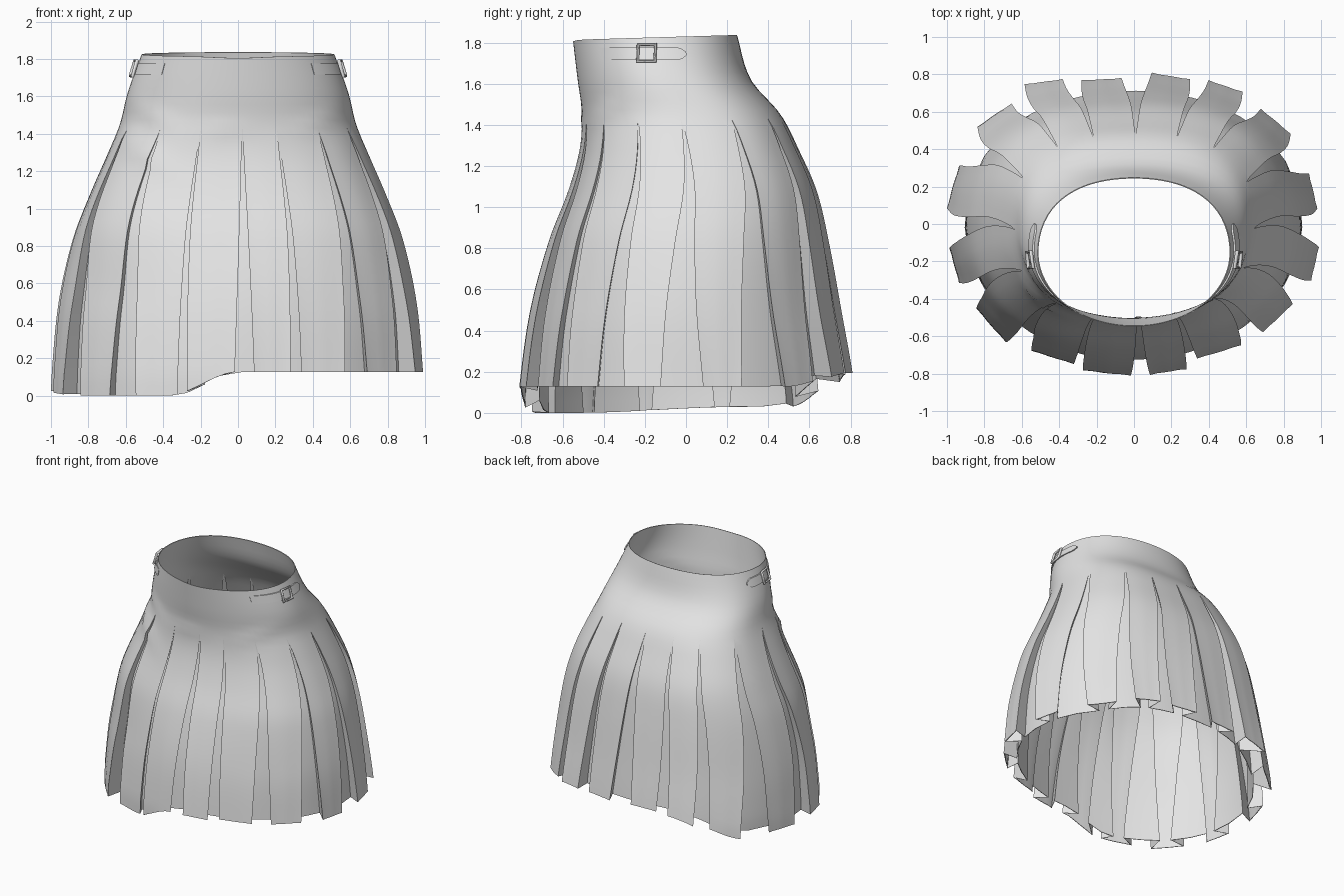
import bpy, bmesh
from math import sin, cos, pi, exp, radians
from mathutils import Vector, Quaternion

if "Cube" in bpy.data.objects:
    bpy.data.objects.remove(bpy.data.objects["Cube"])

cloth = bpy.data.materials.new("light grey cloth")
cloth.use_nodes = True
grey = (0.78, 0.78, 0.78, 1)
cloth.diffuse_color = grey
cloth.node_tree.nodes["Principled BSDF"].inputs["Base Color"].default_value = grey

PLEAT_TOP = 1.43
# Silhouette levels: height, half width, front y, back y
LEVELS = [(0, .99, -.814, .812), (.13, .985, -.81, .807), (.5, .95, -.757, .745),
          (.84, .875, -.665, .685), (1.08, .785, -.572, .63), (1.28, .70, -.517, .545),
          (1.45, .632, -.505, .46), (1.62, .59, -.527, .315), (1.84, .51, -.553, .247)]
# Pleat panels at the hem, counted round from the front toward +x:
# start and end angle in degrees, then how far each edge stands out
PANELS = [(5, 16.5, 0, 0), (21, 36, -.04, -.01), (44.5, 58.5, 0, .01), (69, 81.5, .03, .015),
          (96, 109.5, 0, 0), (125, 138, .02, .01), (146, 157, .04, .03), (162.5, 174.5, .01, .015),
          (184, 196.5, -.015, 0), (202, 213, .03, .075), (220, 233, .015, .04), (248, 264, .01, .015),
          (279, 292, .01, .02), (303, 318, .015, .035), (326.5, 340.5, 0, -.02), (344, 359, 0, 0)]
# Drape folds on the front: x, height, slope, size
FOLDS = [(-.45, 1.5, -.45, .016), (-.48, 1.31, -.75, .022),
         (.45, 1.48, .4, .012), (-.1, 1.42, .1, .008)]


def smooth(lo, hi, v):
    t = min(1, max(0, (v - lo) / (hi - lo)))
    return t * t * (3 - 2 * t)


def slope(i, c):
    lo, hi = max(0, i - 1), min(len(LEVELS) - 1, i + 1)
    return (LEVELS[hi][c] - LEVELS[lo][c]) / (LEVELS[hi][0] - LEVELS[lo][0])


def level(z):
    """Half width, front and back at a height, as a smooth curve through the levels."""
    i = 0
    while i < len(LEVELS) - 2 and z > LEVELS[i + 1][0]:
        i += 1
    h = LEVELS[i + 1][0] - LEVELS[i][0]
    t = (z - LEVELS[i][0]) / h
    s = t * t * (3 - 2 * t)
    return [LEVELS[i][c] * (1 - s) + LEVELS[i + 1][c] * s
            + h * (slope(i, c) * t * (1 - t) ** 2 - slope(i + 1, c) * t * t * (1 - t))
            for c in (1, 2, 3)]


def surface(phi, z, out=0.0):
    """Point on the body; phi runs from the front toward +x."""
    a, front, back = level(z)
    x = a * sin(phi)
    if cos(phi) > 0:
        for fx, fz, tilt, size in FOLDS:
            line = fz + tilt * (x - fx)
            out += size * cos(phi) * exp(-((z - line) / .04) ** 2 - ((x - fx) / .13) ** 2)
        # the upper pleats puff out at the front corners, more on the -x side
        puff = (.08 if sin(phi) < 0 else .04) * smooth(.5, 1.1, z) * smooth(1.65, 1.3, z)
    else:
        # the back is squarer than an ellipse, most of all over the hips
        puff = .02 + .06 * smooth(.4, 1.4, z) - .04 * smooth(1.5, 1.8, z)
    bulge = 1 + puff * sin(2 * phi) ** 2
    depth = (back - front) / 2 * bulge + out
    return Vector(((a * bulge + out) * sin(phi), (front + back) / 2 - depth * cos(phi), z))


def hem_height(phi):
    p = surface(phi, .1)
    low = .03 * smooth(-.6, .3, p.y)
    low += (.128 - low) * smooth(-.38, .0, p.x)
    return low + (.195 - low) * smooth(.48, .8, p.y)


def finish(obj, angle=32):
    obj.data.materials.clear()
    obj.data.materials.append(cloth)
    bpy.ops.object.select_all(action='DESELECT')
    obj.select_set(True)
    bpy.context.view_layer.objects.active = obj
    for m in list(obj.modifiers):
        bpy.ops.object.modifier_apply(modifier=m.name)
    bpy.ops.object.shade_smooth_by_angle(angle=radians(angle))


def add_mesh(name, bm):
    mesh = bpy.data.meshes.new(name)
    bm.to_mesh(mesh)
    bm.free()
    obj = bpy.data.objects.new(name, mesh)
    bpy.context.collection.objects.link(obj)
    return obj


# Skirt columns: top angle, hem angle, hem offset. Each pleat is a flat panel,
# then a recess folded in under both neighbouring panels
RECESS = -.085
UNDER = .3
columns = []
for k, (start, end, out_a, out_b) in enumerate(PANELS):
    before = PANELS[k - 1][1] - (360 if k == 0 else 0)
    after, after_end = PANELS[(k + 1) % len(PANELS)][:2]
    if after < end:
        after, after_end = after + 360, after_end + 360
    top_a, top_b = (before + start) / 2, (end + after) / 2
    for i in range(6):
        f = i / 5
        flat = -.006 * (0 < i < 5)
        columns.append((top_a + (top_b - top_a) * f, start + (end - start) * f,
                        out_a + (out_b - out_a) * f + flat))
    for angle in (end - UNDER * (end - start), top_b, after + UNDER * (after_end - after)):
        columns.append((top_b, angle, RECESS))


def skirt_point(column, v):
    """v from -1 at the waist, through 0 at the pleat tops, to 1 at the hem."""
    top, hem, out = column
    spread = max(0, v) ** .8
    phi = radians(top + (hem - top) * spread)
    if v < 0:
        rim = 1.825 - .012 * cos(phi) - .008 * exp(-(sin(phi) / .3) ** 2) * (cos(phi) > 0)
        return surface(phi, PLEAT_TOP + (rim - PLEAT_TOP) * -v)
    z = PLEAT_TOP + (hem_height(phi) - PLEAT_TOP) * v
    return surface(phi, z, out * spread)


rows = [-1 + i / 9 for i in range(9)] + [i / 26 for i in range(27)]
bm = bmesh.new()
grid = [[bm.verts.new(skirt_point(c, v)) for v in rows] for c in columns]
for i, here in enumerate(grid):
    there = grid[(i + 1) % len(grid)]
    for j in range(len(rows) - 1):
        bm.faces.new((here[j], here[j + 1], there[j + 1], there[j]))
bmesh.ops.remove_doubles(bm, verts=bm.verts, dist=.0002)
skirt = add_mesh("pleated_skirt", bm)
shell = skirt.modifiers.new("cloth thickness", 'SOLIDIFY')
shell.thickness = .005
finish(skirt)

# Waist straps and buckles on both sides
for side, word in ((1, "left"), (-1, "right")):
    bm = bmesh.new()
    rings = []
    for i in range(25):
        f = i / 24
        phi = side * radians(47 + 62 * f)
        half = .03 * (1 - max(0, (f - .9) / .1) ** 2 * .75)
        lift = .009 * smooth(-.2, .4, f)
        rings.append([bm.verts.new(surface(phi, 1.747 + dz, out))
                      for dz, out in ((-half, -.004), (half, -.004), (half, lift), (-half, lift))])
    for a, b in zip(rings, rings[1:]):
        for j in range(4):
            bm.faces.new((a[j], a[j - 1], b[j - 1], b[j]))
    bm.faces.new(rings[0])
    bm.faces.new(rings[-1])
    bmesh.ops.recalc_face_normals(bm, faces=bm.faces)
    finish(add_mesh(word + "_waist_strap", bm))

    phi = side * radians(82.5)
    normal = Vector((sin(phi), -cos(phi), .3)).normalized()
    bpy.ops.mesh.primitive_torus_add(major_radius=.06, minor_radius=.01, major_segments=4,
                                     minor_segments=8, location=surface(phi, 1.75, .018))
    buckle = bpy.context.object
    buckle.name = word + "_buckle_frame"
    buckle.rotation_mode = 'QUATERNION'
    buckle.rotation_quaternion = normal.to_track_quat('Z', 'Y') @ Quaternion((0, 0, 1), pi / 4)
    finish(buckle, 50)
